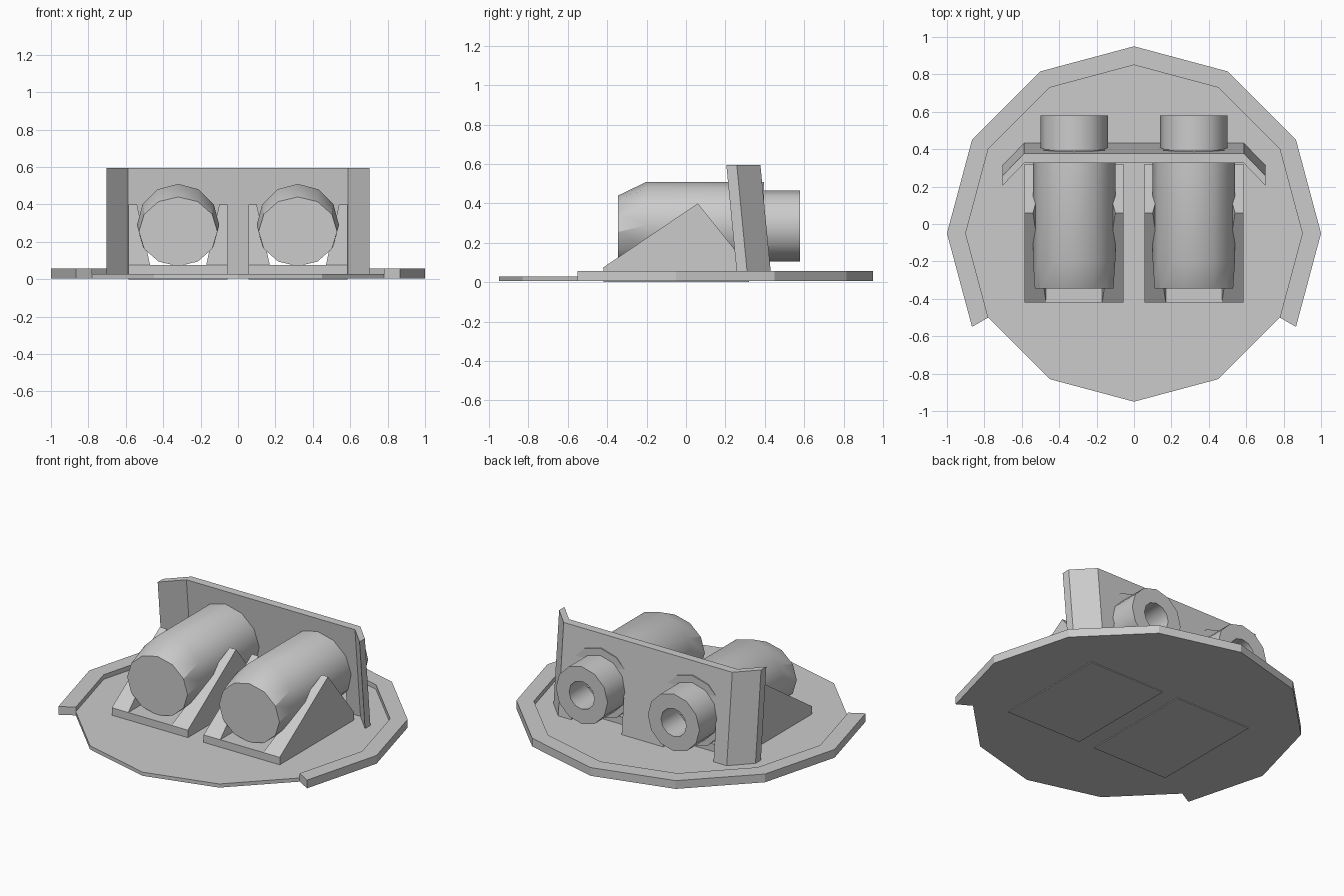
import bpy, bmesh
from math import sin, cos, pi, radians

if "Cube" in bpy.data.objects:
    bpy.data.objects.remove(bpy.data.objects["Cube"])


def make(name, verts, faces, smooth=False):
    me = bpy.data.meshes.new(name)
    me.from_pydata(verts, [], faces)
    bm = bmesh.new()
    bm.from_mesh(me)
    bmesh.ops.recalc_face_normals(bm, faces=bm.faces[:])
    bm.to_mesh(me)
    bm.free()
    ob = bpy.data.objects.new(name, me)
    bpy.context.collection.objects.link(ob)
    if smooth:
        bpy.ops.object.select_all(action='DESELECT')
        ob.select_set(True)
        bpy.context.view_layer.objects.active = ob
        bpy.ops.object.shade_smooth_by_angle(angle=radians(31))
    return ob


def loft(name, rings, smooth=False):
    """Skin equal-length rings of points and cap both ends."""
    n = len(rings[0])
    verts = [p for r in rings for p in r]
    faces = [(i * n + j, i * n + (j + 1) % n, (i + 1) * n + (j + 1) % n, (i + 1) * n + j)
             for i in range(len(rings) - 1) for j in range(n)]
    faces += [tuple(range(n)), tuple(range(len(verts) - n, len(verts)))]
    return make(name, verts, faces, smooth)


def box(name, x0, x1, y0, y1, z0, z1):
    return loft(name, [[(x0, y0, z), (x1, y0, z), (x1, y1, z), (x0, y1, z)] for z in (z0, z1)])


def ring_y(cx, y, cz, rx, rz):
    return [(cx + rx * sin(2 * pi * i / 12), y, cz + rz * cos(2 * pi * i / 12)) for i in range(12)]


def polar(r, k, z):
    return (r * cos(k * pi / 6), -0.05 + r * sin(k * pi / 6), z)


# Twelve-sided floor disc
loft("base_disc", [[polar(0.9, k, z) for k in range(12)] for z in (0.005, 0.028)])

# Raised rim around the back, open at the front
loft("base_rim", [[polar(0.9, k, 0.005), polar(1, k, 0.005), polar(1, k, 0.057), polar(0.9, k, 0.057)]
                  for k in range(-1, 8)])

# Leaning shield panel with swept wings
plan = [(-0.703, 0.205), (-0.587, 0.325), (0.587, 0.325), (0.703, 0.205),
        (0.703, 0.258), (0.587, 0.378), (-0.587, 0.378), (-0.703, 0.258)]
panel = loft("back_panel", [[(x, y + dy, z) for x, y in plan] for dy, z in ((0, 0.595), (0.055, 0.026))])

for side, s in (("left", -1), ("right", 1)):
    cx = 0.32 * s

    # Notch in the panel under each drum
    cutter = box(side + "_notch_cutter", cx - 0.175, cx + 0.175, 0.2, 0.6, -0.1, 0.25)
    cutter.hide_render = True
    cutter.hide_set(True)
    cut = panel.modifiers.new(side + "_notch", 'BOOLEAN')
    cut.operation = 'DIFFERENCE'
    cut.solver = 'EXACT'
    cut.object = cutter

    # Mount plate and its two triangular cheeks
    box(side + "_mount_plate", cx - 0.265, cx + 0.265, -0.42, 0.32, 0, 0.075)
    for label, t in (("inner", -s), ("outer", s)):
        loft(f"{side}_{label}_cheek", [
            [(cx + t * 0.265, -0.42, 0.075), (cx + t * 0.265, 0.06, 0.40), (cx + t * 0.265, 0.32, 0.075)],
            [(cx + t * 0.15, -0.42, 0.075), (cx + t * 0.22, 0.06, 0.40), (cx + t * 0.15, 0.32, 0.075)]])

    # Large drum with sloping nose
    loft(side + "_drum", [ring_y(cx, -0.345, 0.255, 0.21, 0.185),
                          ring_y(cx, -0.2, 0.29, 0.22, 0.22),
                          ring_y(cx, 0.395, 0.29, 0.22, 0.22)], True)

    # Hollow rear nozzle
    loft(side + "_nozzle", [ring_y(cx, y, 0.285, r, r) for y, r in
                            ((0.385, 0.18), (0.58, 0.18), (0.58, 0.088), (0.40, 0.088))], True)
